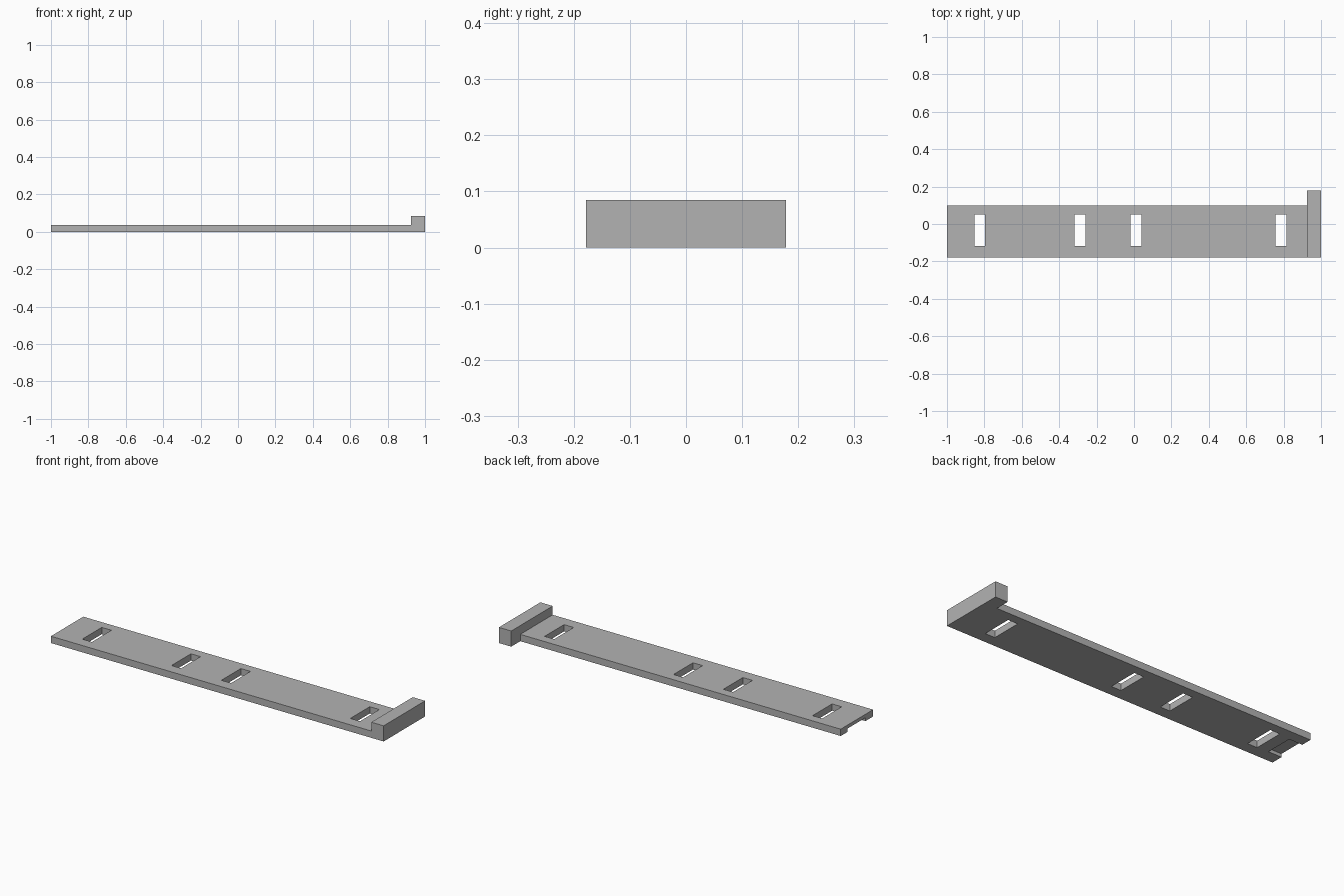
import bpy
import bmesh

cube = bpy.data.objects.get("Cube")
if cube:
    bpy.data.objects.remove(cube, do_unlink=True)

grey = bpy.data.materials.new("plain grey")
grey.use_nodes = True
colour = (0.45, 0.45, 0.45, 1)
grey.diffuse_color = colour
grey.node_tree.nodes["Principled BSDF"].inputs["Base Color"].default_value = colour


def box(name, x, y, z):
    """Box spanning the given (low, high) ranges."""
    mesh = bpy.data.meshes.new(name)
    bm = bmesh.new()
    bmesh.ops.create_cube(bm, size=1)
    for v in bm.verts:
        v.co = [r[0] if c < 0 else r[1] for c, r in zip(v.co, (x, y, z))]
    bm.to_mesh(mesh)
    bm.free()
    mesh.materials.append(grey)
    obj = bpy.data.objects.new(name, mesh)
    bpy.context.collection.objects.link(obj)
    return obj


def combine(target, tool, operation):
    """Apply a boolean and discard the tool object."""
    mod = target.modifiers.new(tool.name, 'BOOLEAN')
    mod.operation = operation
    mod.solver = 'EXACT'
    mod.object = tool
    bpy.context.view_layer.objects.active = target
    bpy.ops.object.modifier_apply(modifier=mod.name)
    bpy.data.objects.remove(tool, do_unlink=True)


FRONT, BACK, THICK = -0.178, 0.10, 0.037
STEP = 0.926

# Long flat plate with a raised, wider end block
plate = box("slotted_plate", (-1, STEP + 0.03), (FRONT, BACK), (0, THICK))
combine(plate, box("end_block", (STEP, 1), (FRONT, 0.178), (0, 0.085)), 'UNION')

# Four through slots
for centre in (-0.825, -0.289, 0.011, 0.786):
    slot = box("slot_cutter", (centre - 0.029, centre + 0.029),
               (-0.117, 0.05), (-0.1, 0.2))
    combine(plate, slot, 'DIFFERENCE')

# Shallow notch under the free end
combine(plate, box("notch_cutter", (-1.1, -0.92), (-0.112, 0.04), (-0.1, 0.018)),
        'DIFFERENCE')
